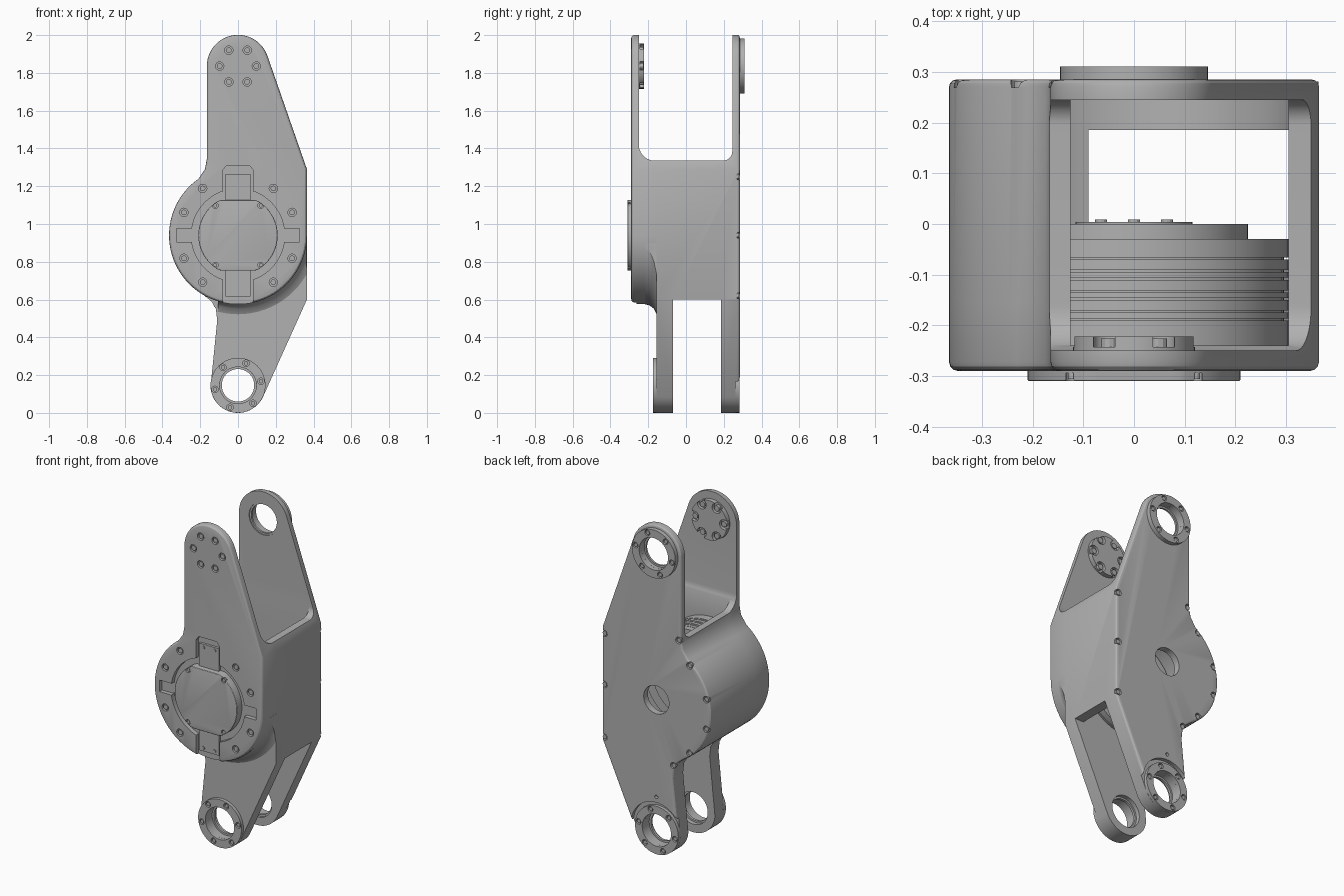
import bpy, bmesh
from math import cos, sin, radians, pi
from mathutils import Matrix, Vector

cube = bpy.data.objects.get("Cube")
if cube:
    bpy.data.objects.remove(cube, do_unlink=True)

grey = bpy.data.materials.new("machined_grey")
grey.use_nodes = True
colour = (0.44, 0.44, 0.44, 1)
grey.diffuse_color = colour
grey.node_tree.nodes["Principled BSDF"].inputs["Base Color"].default_value = colour

HUB, TOP, LOW = 0.94, 1.836, 0.146      # heights of the three joint axes
FRONT, STEP, BACK = -0.29, -0.155, 0.285


def finish(name, bm):
    bmesh.ops.recalc_face_normals(bm, faces=bm.faces)
    mesh = bpy.data.meshes.new(name)
    bm.to_mesh(mesh)
    bm.free()
    mesh.materials.append(grey)
    obj = bpy.data.objects.new(name, mesh)
    bpy.context.collection.objects.link(obj)
    return obj


def prism(name, pts, a, b, axis="y", bevel_at=None, width=0.018):
    """Extrude an (x, z) outline along y, or a (y, z) outline along x."""
    bm = bmesh.new()
    place = (lambda p, t: (p[0], t, p[1])) if axis == "y" else (lambda p, t: (t, p[0], p[1]))
    lo = [bm.verts.new(place(p, a)) for p in pts]
    hi = [bm.verts.new(place(p, b)) for p in pts]
    bm.faces.new(lo)
    bm.faces.new(hi)
    for i in range(len(pts)):
        j = (i + 1) % len(pts)
        bm.faces.new((lo[i], lo[j], hi[j], hi[i]))
    bmesh.ops.recalc_face_normals(bm, faces=bm.faces)
    if bevel_at is not None:
        rim = [e for e in bm.edges if all(abs(v.co.y - bevel_at) < 1e-5 for v in e.verts)]
        bmesh.ops.bevel(bm, geom=rim, offset=width, segments=3, profile=0.5, affect="EDGES")
    return finish(name, bm)


def box(name, x0, x1, y0, y1, z0, z1):
    return prism(name, [(x0, z0), (x1, z0), (x1, z1), (x0, z1)], y0, y1)


def rods(name, centres, r, y0, y1, seg=24):
    """One mesh of cylinders along y at the given (x, z) centres."""
    bm = bmesh.new()
    for x, z in centres:
        m = Matrix.Translation((x, (y0 + y1) / 2, z)) @ Matrix.Rotation(pi / 2, 4, "X")
        bmesh.ops.create_cone(bm, cap_ends=True, segments=seg, radius1=r, radius2=r,
                              depth=y1 - y0, matrix=m)
    return finish(name, bm)


def lathe(name, pts, z, steps=72):
    """Spin a closed (radius, y) outline about the y axis at height z."""
    bm = bmesh.new()
    vs = [bm.verts.new((r, y, z)) for r, y in pts]
    es = [bm.edges.new((vs[i - 1], vs[i])) for i in range(len(vs))]
    bmesh.ops.spin(bm, geom=vs + es, cent=Vector((0, 0, z)), axis=Vector((0, 1, 0)),
                   angle=2 * pi, steps=steps)
    bmesh.ops.remove_doubles(bm, verts=bm.verts, dist=1e-4)
    return finish(name, bm)


def ring(name, r0, r1, y0, y1, z):
    return lathe(name, [(r0, y0), (r1, y0), (r1, y1), (r0, y1)], z)


def cut(obj, cutter, mode="DIFFERENCE"):
    mod = obj.modifiers.new("cut", "BOOLEAN")
    mod.operation, mod.solver, mod.object = mode, "EXACT", cutter
    bpy.context.view_layer.objects.active = obj
    bpy.ops.object.modifier_apply(modifier=mod.name)
    bpy.data.objects.remove(cutter, do_unlink=True)


def arc(x, z, r, a0, a1, n):
    angles = [radians(a0 + (a1 - a0) * i / n) for i in range(n + 1)]
    return [(x + r * cos(a), z + r * sin(a)) for a in angles]


def polar(z, r, angles):
    return [(r * cos(radians(a)), z + r * sin(radians(a))) for a in angles]


def sixfold(start):
    return [start + 60 * i for i in range(6)]


def bolts(name, host, centres, face, side, r=0.022):
    """Sink pockets into a face and leave a screw head in each; side is -1 front, 1 back."""
    def span(d0, d1):
        return sorted((face + side * d0, face + side * d1))
    cut(host, rods("pocket", centres, r, *span(0.02, -0.016)))
    rods(name, centres, r * 0.68, *span(-0.004, -0.02), seg=12)


# Housing outlines
upper = [(0.365, 1.29)] + arc(0, TOP, 0.165, 19, 180, 28) + [(-0.165, 1.345), (-0.175, 1.29)]
front_outline = upper + arc(0, HUB, 0.365, 125, 360, 56)
full_outline = ([(0.365, 0.6)] + upper + arc(0, HUB, 0.365, 125, 240, 30)
                + [(-0.14, 0.59), (-0.117, 0.55), (-0.11, 0.49)]
                + arc(0, LOW, 0.146, 184, 336, 26))
front_shell = prism("front_shell", front_outline, FRONT, STEP, bevel_at=FRONT)
main_housing = prism("main_housing", full_outline, STEP, BACK, bevel_at=BACK, width=0.014)

# Hollow interior and the fork gap at the top
slot = [(-0.25, 2.1), (-0.25, 1.42)]
slot += arc(-0.165, 1.42, 0.085, 190, 270, 8) + arc(0.195, 1.385, 0.05, 270, 350, 8)
slot += [(0.245, 1.385), (0.245, 2.1)]
for part in (front_shell, main_housing):
    cut(part, prism("fork_gap", slot, -0.6, 0.6, axis="x"))
    cut(part, rods("hub_bore", [(0, HUB)], 0.315, -0.24, 0.245, seg=72))
    cut(part, box("shaft_way", -0.125, 0.305, -0.24, 0.245, HUB, 1.45))

# Lower fork gap, bores and the step around the rear lower joint
cut(main_housing, box("lower_gap", -0.6, 0.6, -0.07, 0.185, -0.1, 0.6))
cut(main_housing, box("lower_way", -0.09, 0.305, -0.07, 0.185, 0.55, HUB))
cut(main_housing, rods("rear_step", [(0, LOW)], 0.17, 0.262, 0.4, seg=64))
cut(main_housing, rods("lower_bore", [(0, LOW)], 0.097, -0.3, 0.4, seg=48))
cut(main_housing, rods("upper_bore", [(0, TOP)], 0.097, 0.2, 0.4, seg=48))
cut(main_housing, rods("rear_hole", [(0, HUB)], 0.085, 0.2, 0.4, seg=48))
cut(main_housing, rods("pin_hole", [(0, 0.35)], 0.011, 0.265, 0.4, seg=12))

# Rear cover screws along the edge
edge = [(0.35, 1.25), (0.35, HUB), (0.35, 0.62), (-0.15, 1.34), (-0.115, 0.57)]
bolts("rear_cover_screws", main_housing, edge + polar(HUB, 0.347, (130, 165, 195, 230)), BACK, 1, 0.02)

# Recess and cross slots in the front boss
cut(front_shell, rods("recess", [(0, HUB)], 0.247, -0.4, -0.262, seg=72))
slot_outline = [(-0.08, 0.5), (0.08, 0.5), (0.08, 1.285), (0.06, 1.31), (-0.06, 1.31), (-0.08, 1.285)]
cut(front_shell, prism("tall_slot", slot_outline, -0.4, -0.263))
cut(front_shell, box("wide_slot", -0.325, 0.325, -0.4, -0.264, HUB - 0.035, HUB + 0.035))
bolts("boss_bolts", front_shell,
      polar(HUB, 0.311, [q + s * a for q in (0, 180) for a in (23, 53) for s in (-1, 1)]), FRONT, -1)
bolts("upper_bolts", front_shell, polar(TOP, 0.097, sixfold(0)), FRONT, -1)

# Filleted root where the boss meets the lower arm
root = lathe("boss_root", [(0.33, -0.23), (0.362, -0.23), (0.37, -0.195), (0.388, -0.17),
                           (0.42, -0.154), (0.42, -0.13), (0.33, -0.13)], HUB)
cut(root, prism("root_limit", [(0.363, 0.602), (0.363, 0.9), (-0.1, 0.9), (-0.108, 0.5),
                               (-0.09, 0.35), (0.25, 0.35)], -0.3, 0), "INTERSECT")

# Front cap with flat top and bottom, its screws and connector tabs
cap_outline = [(x, max(HUB - 0.187, min(HUB + 0.187, z))) for x, z in arc(0, HUB, 0.21, 0, 355, 71)]
front_cap = prism("front_cap", cap_outline, -0.31, -0.25, bevel_at=-0.31, width=0.004)
corners = [(sx * 0.12, HUB + sz * 0.158) for sx in (-1, 1) for sz in (-1, 1)]
bolts("cap_screws", front_cap, corners, -0.31, -1, 0.015)
for s, word in ((1, "upper"), (-1, "lower")):
    z0, z1 = sorted((HUB + s * 0.18, HUB + s * 0.325))
    box(word + "_connector", -0.066, 0.066, -0.278, -0.25, z0, z1)
    rods(word + "_connector_screws", [(x, HUB + s * 0.305) for x in (-0.038, 0.038)],
         0.01, -0.284, -0.27, 12)

# Joint rings with their bolts
ring_specs = (("front_lower_ring", LOW, -0.175, STEP + 0.005, -1),
              ("rear_lower_ring", LOW, 0.282, 0.258, 1),
              ("rear_upper_ring", TOP, 0.311, 0.28, 1))
for name, z, face, base, side in ring_specs:
    flange = ring(name, 0.097, 0.1455, *sorted((face, base)), z)
    bolts(name + "_bolts", flange, polar(z, 0.124, sixfold(10)), face, side, 0.017)
for name, z, y0, y1 in (("upper_lip", TOP, 0.25, 0.262), ("rear_lower_lip", LOW, 0.2, 0.215),
                        ("front_lower_lip", LOW, -0.11, -0.095)):
    ring(name, 0.086, 0.1, y0, y1, z)

# Notched output disc inside the front upper arm
disc = rods("output_disc", [(0, TOP)], 0.12, -0.255, -0.222, seg=64)
cut(disc, rods("notches", polar(TOP, 0.1, sixfold(0)), 0.03, -0.243, -0.2))
rods("output_disc_bolts", polar(TOP, 0.097, sixfold(0)), 0.017, -0.25, -0.226, 12)

# Ribbed motor on the hub axis
motor = [(0.05, -0.245), (0.305, -0.245)]
for y in (-0.19, -0.175, -0.15, -0.135, -0.11, -0.095, -0.07):
    motor += [(0.305, y), (0.296, y), (0.296, y + 0.004), (0.305, y + 0.004)]
motor += [(0.305, -0.03), (0.225, -0.03), (0.225, 0), (0.05, 0)]
lathe("motor", motor, HUB)
ring("motor_hub", 0.03, 0.115, -0.03, 0.004, HUB)
rods("motor_hub_screws", polar(HUB, 0.075, sixfold(30)), 0.012, 0, 0.009, 12)

# Smooth curved faces, keep machined edges sharp
bpy.ops.object.select_all(action="DESELECT")
for obj in bpy.context.scene.objects:
    if obj.type == "MESH":
        obj.select_set(True)
        bpy.context.view_layer.objects.active = obj
bpy.ops.object.shade_smooth_by_angle(angle=radians(28))
